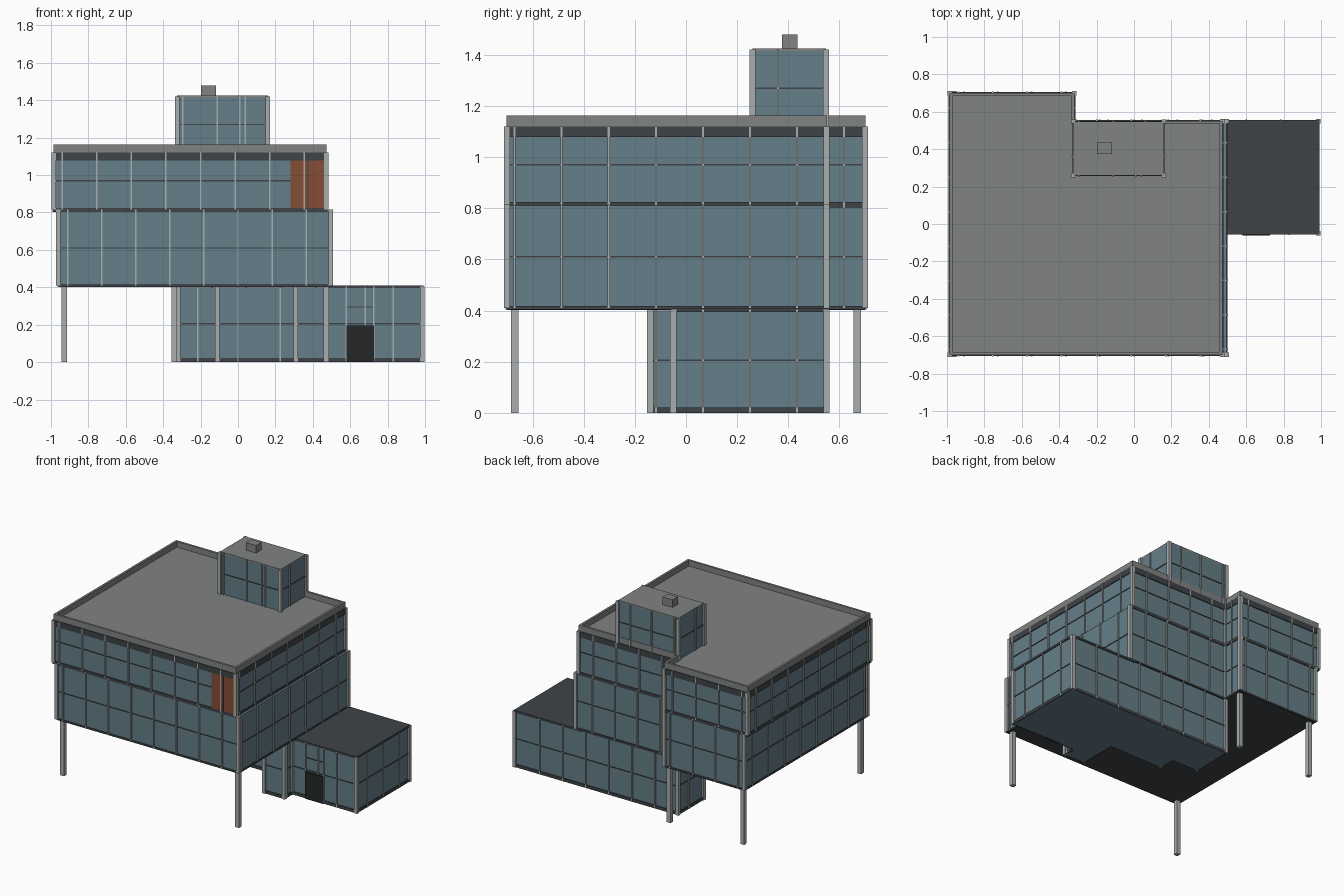
import bpy, bmesh
from mathutils import Vector, Matrix

if "Cube" in bpy.data.objects:
    bpy.data.objects.remove(bpy.data.objects["Cube"])


def material(name, rgb):
    m = bpy.data.materials.new(name)
    m.diffuse_color = (*rgb, 1)
    m.use_nodes = True
    m.node_tree.nodes["Principled BSDF"].inputs["Base Color"].default_value = m.diffuse_color
    return m


GLASS = material("blue_glass", (0.13, 0.21, 0.25))
DARK = material("dark_trim", (0.05, 0.057, 0.063))
ROOF = material("roof_grey", (0.22, 0.23, 0.23))
METAL = material("light_metal", (0.4, 0.42, 0.42))
BLACK = material("door_black", (0.018, 0.02, 0.021))
RUST = material("rust_panel", (0.23, 0.075, 0.035))


def finish(bm, name, mat):
    bmesh.ops.recalc_face_normals(bm, faces=bm.faces)
    me = bpy.data.meshes.new(name)
    bm.to_mesh(me)
    bm.free()
    me.materials.append(mat)
    ob = bpy.data.objects.new(name, me)
    bpy.context.collection.objects.link(ob)
    return ob


def add_box(bm, lo, hi):
    lo, hi = Vector(lo), Vector(hi)
    m = Matrix.Translation((lo + hi) / 2) @ Matrix.Diagonal((*(hi - lo), 1))
    bmesh.ops.create_cube(bm, size=1, matrix=m)


def box(name, lo, hi, mat):
    bm = bmesh.new()
    add_box(bm, lo, hi)
    return finish(bm, name, mat)


def prism(name, outline, z0, z1, mat):
    bm = bmesh.new()
    f = bm.faces.new([bm.verts.new((x, y, z0)) for x, y in outline])
    r = bmesh.ops.extrude_face_region(bm, geom=[f])
    vs = [g for g in r["geom"] if isinstance(g, bmesh.types.BMVert)]
    bmesh.ops.translate(bm, verts=vs, vec=(0, 0, z1 - z0))
    return finish(bm, name, mat)


def edges(outline):
    return list(zip(outline, outline[1:] + outline[:1]))


def band(name, outline, z0, z1, out, mat):
    # horizontal strip running round an outline
    bm = bmesh.new()
    for (ax, ay), (bx, by) in edges(outline):
        add_box(bm, (min(ax, bx) - out, min(ay, by) - out, z0),
                (max(ax, bx) + out, max(ay, by) + out, z1))
    return finish(bm, name, mat)


def facade(name, outline, z0, z1, front, back, ys, rail_z):
    # vertical mullions, corner posts and a horizontal rail on every wall
    bars, posts = bmesh.new(), bmesh.new()
    for (ax, ay), (bx, by) in edges(outline):
        add_box(posts, (ax - .012, ay - .012, z0), (ax + .012, ay + .012, z1))
        if abs(ay - by) < 1e-6:
            for x in (front if bx > ax else back):
                if min(ax, bx) + .02 < x < max(ax, bx) - .02:
                    add_box(bars, (x - .004, ay - .008, z0), (x + .004, ay + .008, z1))
        else:
            for y in ys:
                if min(ay, by) + .02 < y < max(ay, by) - .02:
                    add_box(bars, (ax - .008, y - .004, z0), (ax + .008, y + .004, z1))
    finish(bars, name + "_mullions", METAL)
    finish(posts, name + "_corner_posts", METAL)
    band(name + "_rail", outline, rail_z - .003, rail_z + .003, .004, DARK)


def steps(start, n, d=.185):
    return [start + d * i for i in range(n)]


def main_outline(x0, x1):
    return [(x0, -.7), (x1, -.7), (x1, .55), (-.32, .55), (-.32, .7), (x0, .7)]


ys = steps(-.67, 8, .184)

# ground floor with stepped front and side wing
ground = [(-.32, .26), (-.11, .26), (-.11, .14), (.31, .14), (.31, -.14),
          (.47, -.14), (.47, -.05), (.985, -.05), (.985, .55), (-.32, .55)]
prism("ground_floor_glass", ground, 0, .40, GLASS)
facade("ground_floor", ground, 0, .405, [-.215, 0, .225, .58, .725, .83],
       steps(-.14, 7), ys, .205)
band("ground_floor_skirting", ground, 0, .022, .006, DARK)
wing = [(.46, -.05), (.985, -.05), (.985, .55), (.46, .55)]
prism("wing_roof", [(x + (.007 if x > .5 else 0), y + (.007 if y > 0 else -.007))
                    for x, y in wing], .395, .41, DARK)

# entrance
box("entrance_door", (.58, -.062, 0), (.727, -.04, .195), BLACK)
box("entrance_transom", (.58, -.056, .292), (.727, -.045, .298), DARK)
box("entrance_upper_mullion", (.676, -.058, .2), (.684, -.045, .4), METAL)

# middle storey
mid = main_outline(-.96, .495)
prism("middle_soffit", mid, .403, .415, DARK)
prism("middle_storey_glass", mid, .415, .81, GLASS)
facade("middle_storey", mid, .41, .815, steps(-.91, 8, .182), steps(-.91, 8, .182), ys, .61)
band("middle_base_trim", mid, .405, .417, .006, DARK)

# top storey
top = main_outline(-.985, .473)
prism("top_storey_glass", top, .815, 1.09, GLASS)
facade("top_storey", top, .815, 1.12, steps(-.94, 8), steps(-.94, 8), ys, .97)
band("top_base_trim", top, .803, .825, .006, DARK)
band("top_head_trim", top, 1.078, 1.12, .006, DARK)
box("rust_panel", (.28, -.706, .825), (.461, -.69, 1.078), RUST)
box("rust_panel_mullion", (.371, -.709, .825), (.377, -.7, 1.078), DARK)

# roof deck and parapet
prism("roof_deck", top, 1.09, 1.122, ROOF)
parapet = [(-.978, -.693), (.466, -.693), (.466, .543), (-.327, .543),
           (-.327, .693), (-.978, .693)]
band("roof_parapet", parapet, 1.118, 1.163, .008, ROOF)

# rooftop plant room and chimney
plant = [(-.325, .26), (.16, .26), (.16, .548), (-.325, .548)]
prism("plant_room_glass", plant, 1.12, 1.415, GLASS)
facade("plant_room", plant, 1.12, 1.42, [-.295, -.11, .01, .04], [-.295, -.11, .06], [.36], 1.27)
prism("plant_room_roof", plant, 1.412, 1.425, ROOF)
box("chimney", (-.197, .375, 1.42), (-.117, .435, 1.48), ROOF)

# columns under the overhang
for i, (x, y) in enumerate([(-.93, -.67), (.472, -.67), (-.93, .67), (-.34, .67)]):
    box(f"column_{i + 1}", (x - .015, y - .015, 0), (x + .015, y + .015, .405), METAL)
